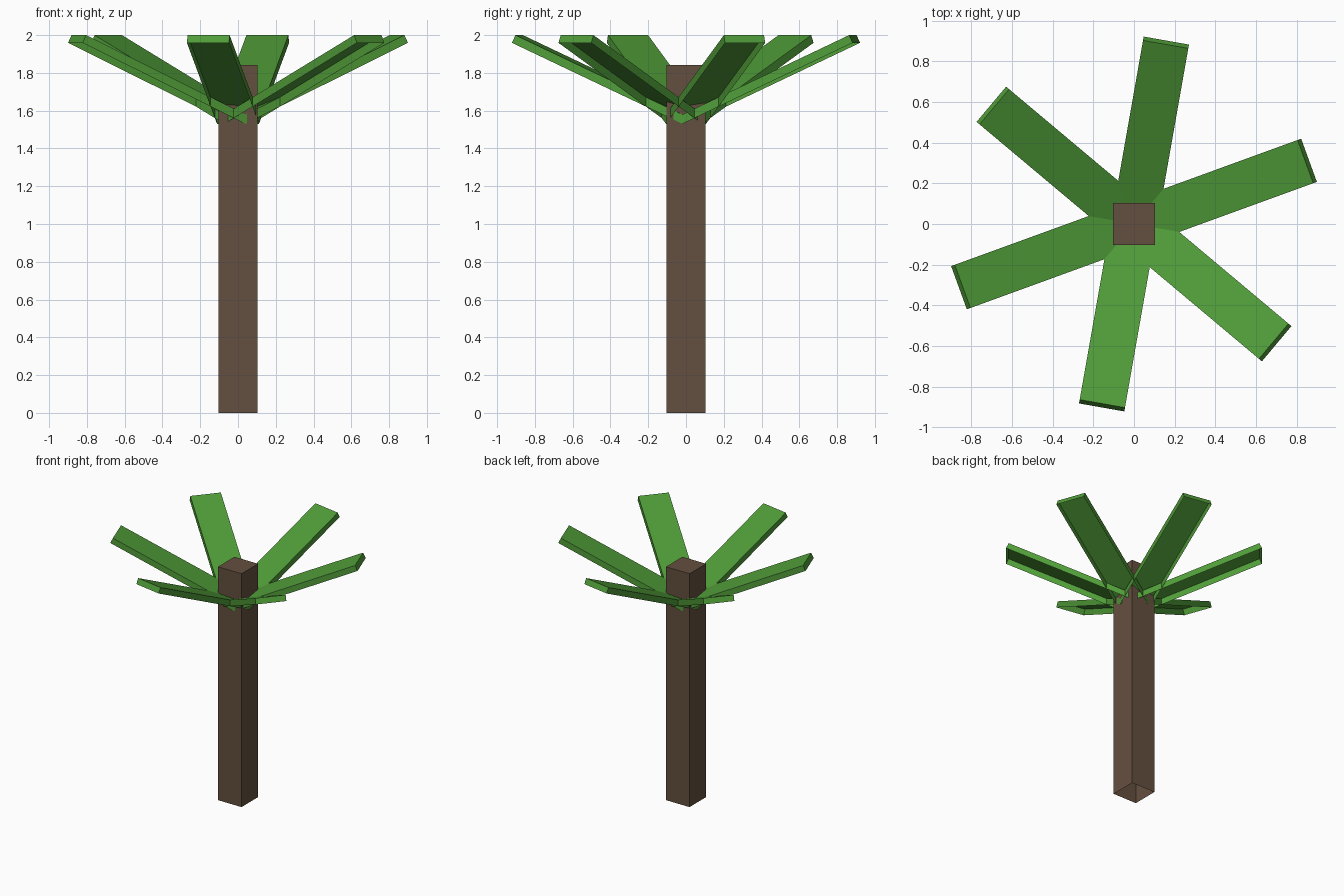
import bpy
import bmesh
import math
from mathutils import Matrix, Vector

default = bpy.data.objects.get("Cube")
if default:
    bpy.data.objects.remove(default, do_unlink=True)


def make_material(name, rgb):
    mat = bpy.data.materials.new(name)
    mat.use_nodes = True
    colour = (*rgb, 1.0)
    mat.diffuse_color = colour
    mat.node_tree.nodes["Principled BSDF"].inputs["Base Color"].default_value = colour
    return mat


def open_box(name, size, centre, matrix, mat):
    """Box without its underside, moved into place by matrix."""
    bm = bmesh.new()
    bmesh.ops.create_cube(bm, size=1.0)
    underside = [f for f in bm.faces if f.normal.z < -0.5]
    bmesh.ops.delete(bm, geom=underside, context="FACES")
    bmesh.ops.scale(bm, vec=Vector(size), verts=bm.verts)
    bmesh.ops.translate(bm, vec=Vector(centre), verts=bm.verts)
    bmesh.ops.transform(bm, matrix=matrix, verts=bm.verts)
    mesh = bpy.data.meshes.new(name)
    bm.to_mesh(mesh)
    bm.free()
    mesh.materials.append(mat)
    obj = bpy.data.objects.new(name, mesh)
    bpy.context.collection.objects.link(obj)
    return obj


bark = make_material("bark_brown", (0.127, 0.080, 0.050))
green = make_material("leaf_green", (0.080, 0.332, 0.040))

# Trunk: square post, open underneath
TRUNK_WIDTH, TRUNK_HEIGHT = 0.206, 1.843
open_box("trunk", (TRUNK_WIDTH, TRUNK_WIDTH, TRUNK_HEIGHT),
         (0, 0, TRUNK_HEIGHT / 2), Matrix.Identity(4), bark)

# Fronds: six tilted planks fanning out from the trunk axis
TILT = math.radians(25.1)
REACH, WIDTH, THICK = 0.916, 0.226, 0.045
length = REACH / math.cos(TILT)
base_z = 2.0 - length * math.sin(TILT) - THICK * math.cos(TILT)
for i in range(6):
    place = (Matrix.Translation((0, 0, base_z))
             @ Matrix.Rotation(math.radians(20 + 60 * i), 4, "Z")
             @ Matrix.Rotation(-TILT, 4, "Y"))
    open_box(f"frond_{i + 1}", (length, WIDTH, THICK),
             (length / 2, 0, THICK / 2), place, green)
